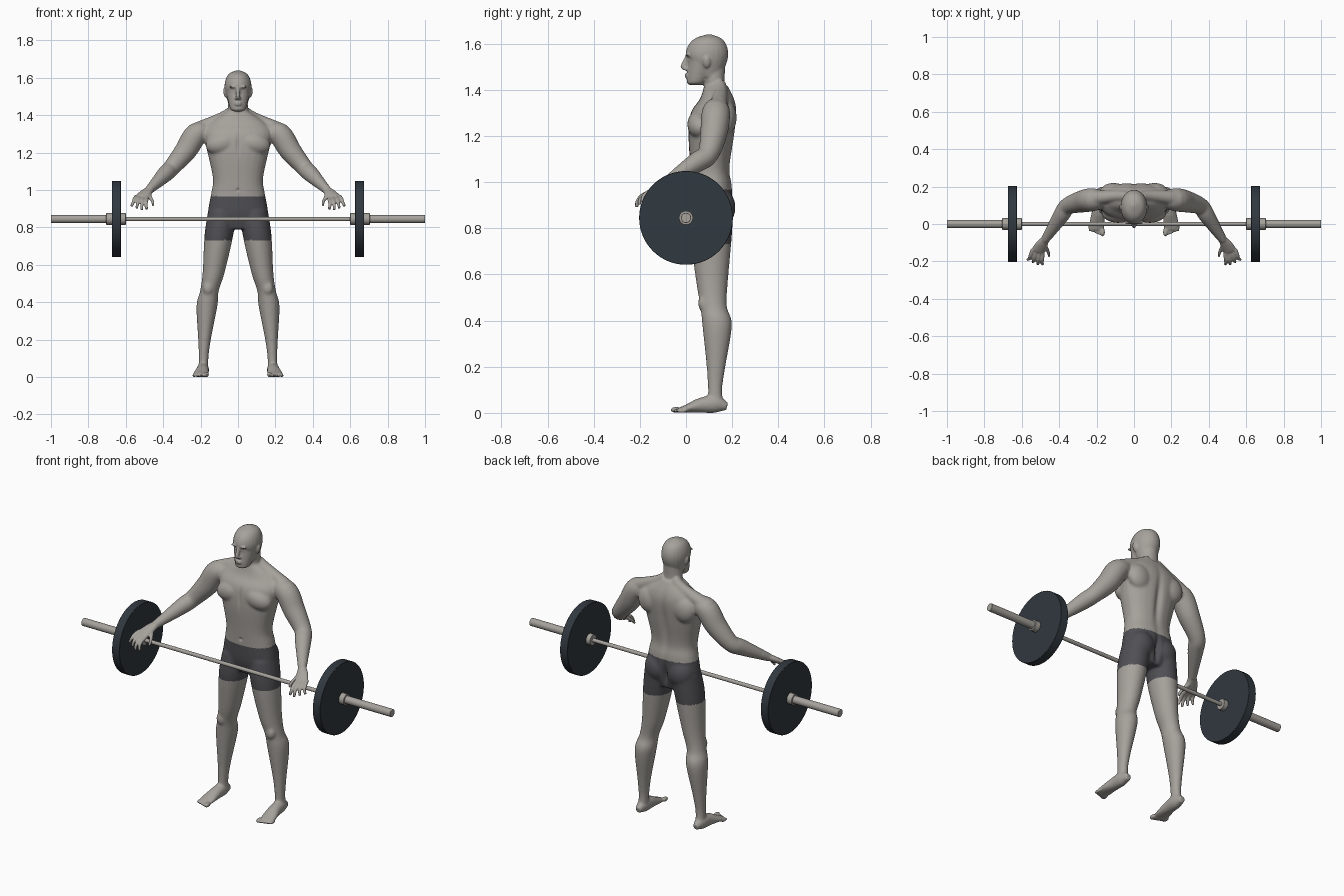
import bpy, bmesh, math
from mathutils import Vector, Matrix

default_cube = bpy.data.objects.get("Cube")
if default_cube:
    bpy.data.objects.remove(default_cube, do_unlink=True)


def material(name, red, green, blue):
    made = bpy.data.materials.new(name)
    made.use_nodes = True
    made.diffuse_color = (red, green, blue, 1)
    made.node_tree.nodes["Principled BSDF"].inputs["Base Color"].default_value = made.diffuse_color
    return made


skin = material("warm grey", red=0.38, green=0.36, blue=0.33)
charcoal = material("charcoal", red=0.08, green=0.08, blue=0.09)
rubber = material("dark blue grey", red=0.03, green=0.04, blue=0.05)
body = bmesh.new()
BOTH, MIDDLE = (1, -1), (1,)


def spline(rows, steps=5):
    """Catmull-Rom curve through rows of numbers."""
    rows = [Vector(row) for row in rows]
    curve = []
    for i, (here, after) in enumerate(zip(rows, rows[1:])):
        leave = (after - rows[max(i - 1, 0)]) / 2
        arrive = (rows[min(i + 2, len(rows) - 1)] - here) / 2
        for step in range(steps):
            t = step / steps
            ease = t * t * (3 - 2 * t)
            curve.append(here.lerp(after, ease) + leave * t * (1 - t) ** 2
                         - arrive * t * t * (1 - t))
    return curve + [rows[-1]]


def loft(rows, flat=False, sides=BOTH, power=1.0, segments=24):
    """Skin rows of (x, y, z, half width, half depth); flat keeps rings level."""
    points = spline(rows)
    last = len(points) - 1
    for mirror in sides:
        rings = []
        for i, point in enumerate(points):
            ahead = points[min(i + 1, last)] - points[max(i - 1, 0)]
            along = Vector((0, 0, 1)) if flat else Vector(ahead[:3]).normalized()
            across = (Vector((1, 0, 0)) - along * along.x).normalized()
            upward = along.cross(across)
            ring = []
            for k in range(segments):
                angle = math.tau * k / segments
                c, s = (math.copysign(abs(w) ** power, w)
                        for w in (math.cos(angle), math.sin(angle)))
                spot = Vector(point[:3]) + across * c * point[3] + upward * s * point[4]
                ring.append(body.verts.new((spot.x * mirror, spot.y, spot.z)))
            rings.append(ring)
        for low, high in zip(rings, rings[1:]):
            for k in range(segments):
                body.faces.new((low[k - 1], low[k], high[k], high[k - 1]))
        body.faces.new(rings[0])
        body.faces.new(rings[-1])


def ring(height, front, back, half):
    return (0, (front + back) / 2, height, half, (back - front) / 2)


def joint(x, y, z, radius, aspect=1.0):
    return (x, y, z, radius, radius * aspect)


def blob(centre, size, tilt=0, sides=BOTH):
    for mirror in sides:
        place = Matrix.Translation((centre[0] * mirror, centre[1], centre[2]))
        turn = Matrix.Rotation(tilt * mirror, 4, 'Y')
        bmesh.ops.create_icosphere(body, subdivisions=3, radius=1,
                                   matrix=place @ turn @ Matrix.Diagonal((*size, 1)))


# torso
loft([ring(height=0.79, front=0.05, back=0.18, half=0.09),
      ring(height=0.87, front=0.03, back=0.2, half=0.157),
      ring(height=0.98, front=0.025, back=0.2, half=0.144),
      ring(height=1.06, front=0.02, back=0.19, half=0.134),
      ring(height=1.2, front=0.01, back=0.21, half=0.163),
      ring(height=1.3, front=0.02, back=0.22, half=0.185),
      ring(height=1.36, front=0.06, back=0.21, half=0.15),
      ring(height=1.42, front=0.08, back=0.18, half=0.06)],
     flat=True, sides=MIDDLE, power=0.87)
blob(centre=(0.085, 0.06, 1.25), size=(0.09, 0.055, 0.06), tilt=0.25)  # chest muscles
blob(centre=(0.075, 0.145, 0.89), size=(0.077, 0.07, 0.085))          # buttocks
blob(centre=(0.11, 0.175, 1.28), size=(0.07, 0.045, 0.075))           # shoulder blades
loft([joint(x=0.03, y=0.145, z=1.42, radius=0.03),                    # shoulder slopes
      joint(x=0.09, y=0.15, z=1.385, radius=0.03),
      joint(x=0.2, y=0.14, z=1.33, radius=0.04)])

# neck and head
loft([ring(height=1.35, front=0.08, back=0.2, half=0.06),
      ring(height=1.42, front=0.08, back=0.17, half=0.055),
      ring(height=1.5, front=0.06, back=0.17, half=0.05)], flat=True, sides=MIDDLE)
loft([ring(height=1.455, front=0.06, back=0.15, half=0.05),
      ring(height=1.53, front=0.004, back=0.18, half=0.07),
      ring(height=1.58, front=0.004, back=0.18, half=0.069),
      ring(height=1.62, front=0.035, back=0.157, half=0.05),
      ring(height=1.64, front=0.09, back=0.11, half=0.01)], flat=True, sides=MIDDLE)
loft([ring(height=1.42, front=0.015, back=0.05, half=0.02),
      ring(height=1.435, front=0.003, back=0.09, half=0.042),
      ring(height=1.53, front=0.01, back=0.13, half=0.064)], flat=True, sides=MIDDLE)
loft([ring(height=1.545, front=-0.004, back=0.01, half=0.007),        # nose
      ring(height=1.5, front=-0.024, back=0.01, half=0.011),
      ring(height=1.485, front=-0.01, back=0.01, half=0.01)], flat=True, sides=MIDDLE)
blob(centre=(0.01, 0, 1.49), size=(0.008, 0.01, 0.007))               # nostrils
for lip in (1.456, 1.466):
    blob(centre=(0, 0.004, lip), size=(0.02, 0.01, 0.005), sides=MIDDLE)
blob(centre=(0.028, 0.005, 1.552), size=(0.022, 0.007, 0.006))        # brows
blob(centre=(0.07, 0.09, 1.52), size=(0.008, 0.016, 0.026), tilt=0.2)  # ears

# arms
wrist = Vector((0.475, -0.085, 1))
loft([joint(x=0.14, y=0.135, z=1.31, radius=0.045),
      joint(x=0.22, y=0.13, z=1.3, radius=0.062),
      joint(x=0.28, y=0.12, z=1.21, radius=0.059),
      joint(x=0.355, y=0.095, z=1.12, radius=0.046),
      joint(x=0.39, y=0.045, z=1.085, radius=0.044),
      joint(*wrist, radius=0.023)])

# hands
knuckles = wrist + Vector((0.04, -0.06, -0.04))
loft([joint(*wrist, radius=0.024, aspect=0.8),
      joint(*wrist.lerp(knuckles, 0.5), radius=0.034, aspect=0.5),
      joint(*knuckles, radius=0.036, aspect=0.4)])


def finger(start, bends, thickness):
    path = [start] + [start + Vector(bend) for bend in bends]
    loft([joint(*spot, radius=thickness * (1 - i / 10)) for i, spot in enumerate(path)],
         segments=12)


for i in range(4):
    spread = (i - 1.5) / 100
    reach = 1.1 - abs(i - 1) / 10
    finger(knuckles + Vector((1.8, 0.6, 0.4)) * spread,
           [(0.007 + spread / 3, -0.036 * reach, -0.014 * reach),
            (0.011 + spread / 2, -0.056 * reach, -0.036 * reach),
            (0.013 + spread, -0.06 * reach, -0.06 * reach)], thickness=0.011)
finger(wrist + Vector((0.01, -0.02, -0.015)),
       [(-0.02, -0.03, -0.03), (-0.03, -0.055, -0.05), (-0.03, -0.07, -0.07)],
       thickness=0.013)

# legs
loft([joint(x=0.085, y=0.12, z=0.89, radius=0.075, aspect=1.15),
      joint(x=0.102, y=0.11, z=0.76, radius=0.077, aspect=1.15),
      joint(x=0.13, y=0.113, z=0.56, radius=0.059, aspect=1.15),
      joint(x=0.153, y=0.12, z=0.46, radius=0.05, aspect=1.15),
      joint(x=0.166, y=0.135, z=0.38, radius=0.056, aspect=1.15),
      joint(x=0.179, y=0.13, z=0.2, radius=0.034, aspect=1.2),
      joint(x=0.184, y=0.126, z=0.1, radius=0.026, aspect=1.2),
      joint(x=0.186, y=0.13, z=0.03, radius=0.027, aspect=1.3)], flat=True)
blob(centre=(0.16, 0.072, 0.475), size=(0.028, 0.02, 0.035))          # kneecaps

# feet
loft([joint(x=0.186, y=0.178, z=0.028, radius=0.016),
      joint(x=0.187, y=0.13, z=0.038, radius=0.031, aspect=1.2),
      joint(x=0.19, y=0.07, z=0.034, radius=0.034),
      joint(x=0.198, y=0, z=0.018, radius=0.041, aspect=0.4),
      joint(x=0.199, y=-0.03, z=0.012, radius=0.036, aspect=0.3)])
for i in range(5):
    plump = 0.009 if i else 0.013
    blob(centre=(0.168 + i / 60, -0.043 + i / 160, plump), size=(plump, 0.024, plump))

# fuse the parts into one skin
bmesh.ops.recalc_face_normals(body, faces=body.faces)
mesh = bpy.data.meshes.new("body")
body.to_mesh(mesh)
body.free()
figure = bpy.data.objects.new("body", mesh)
bpy.context.collection.objects.link(figure)
fuse = figure.modifiers.new("fuse", 'REMESH')
fuse.mode = 'VOXEL'
fuse.voxel_size = 0.0047
bpy.context.view_layer.update()
fused = figure.evaluated_get(bpy.context.evaluated_depsgraph_get())
surface = bmesh.new()
surface.from_mesh(fused.to_mesh())
fused.to_mesh_clear()
figure.modifiers.clear()

# blend the joins, gently on head, hands and feet
broad = [v for v in surface.verts if 0.06 < v.co.z < 1.43 and abs(v.co.x) < wrist.x]
for verts in [surface.verts] * 2 + [broad] * 12:
    bmesh.ops.smooth_vert(surface, verts=verts, factor=0.5,
                          use_axis_x=True, use_axis_y=True, use_axis_z=True)


def press(centre, reach, depth):
    """Push the skin softly along y, alike on both sides."""
    for v in surface.verts:
        spot = (abs(v.co.x), v.co.y, v.co.z)
        away = sum(((p - c) / r) ** 2 for p, c, r in zip(spot, centre, reach))
        v.co.y += depth * math.exp(-away)


press(centre=(0.028, 0, 1.537), reach=(0.014, 0.03, 0.008), depth=0.009)   # eye sockets
press(centre=(0.028, 0, 1.537), reach=(0.007, 0.03, 0.004), depth=-0.006)  # eyeballs
press(centre=(0, 0.21, 1.17), reach=(0.02, 0.05, 0.15), depth=-0.014)      # spine
press(centre=(0, 0.21, 0.87), reach=(0.014, 0.05, 0.06), depth=-0.025)     # seat cleft
press(centre=(0, 0, 1.25), reach=(0.01, 0.04, 0.06), depth=0.007)          # breastbone
press(centre=(0, 0.02, 1), reach=(0.008, 0.03, 0.008), depth=0.008)        # navel

# shorts coloured by height
for v in surface.verts:
    v.co.z = max(v.co.z, 0)
for face in surface.faces:
    middle = face.calc_center_median()
    face.smooth = True
    face.material_index = int(0.733 < middle.z < 0.968 and abs(middle.x) < 0.3)
surface.to_mesh(mesh)
surface.free()
mesh.materials.append(skin)
mesh.materials.append(charcoal)


# barbell
def rod(name, start, end, radius, colour, sides=32):
    bpy.ops.mesh.primitive_cylinder_add(
        vertices=sides, radius=radius, depth=abs(end - start),
        location=((start + end) / 2, 0, 0.845), rotation=(0, math.pi / 2, 0))
    made = bpy.context.object
    made.name = name
    made.data.materials.append(colour)
    edge = made.modifiers.new("edge", 'BEVEL')
    edge.width = 0.002
    edge.segments = 2
    bpy.ops.object.shade_smooth_by_angle(angle=math.radians(35))


rod("bar", start=-0.62, end=0.62, radius=0.011, colour=skin)
for side, name in zip(BOTH, ("left", "right")):
    rod(name + "_inner_collar", side * 0.6, side * 0.63, radius=0.031, colour=skin)
    rod(name + "_plate", side * 0.626, side * 0.674, radius=0.203, colour=rubber, sides=72)
    rod(name + "_outer_collar", side * 0.67, side * 0.705, radius=0.031, colour=skin)
    rod(name + "_sleeve", side * 0.7, side, radius=0.022, colour=skin)
